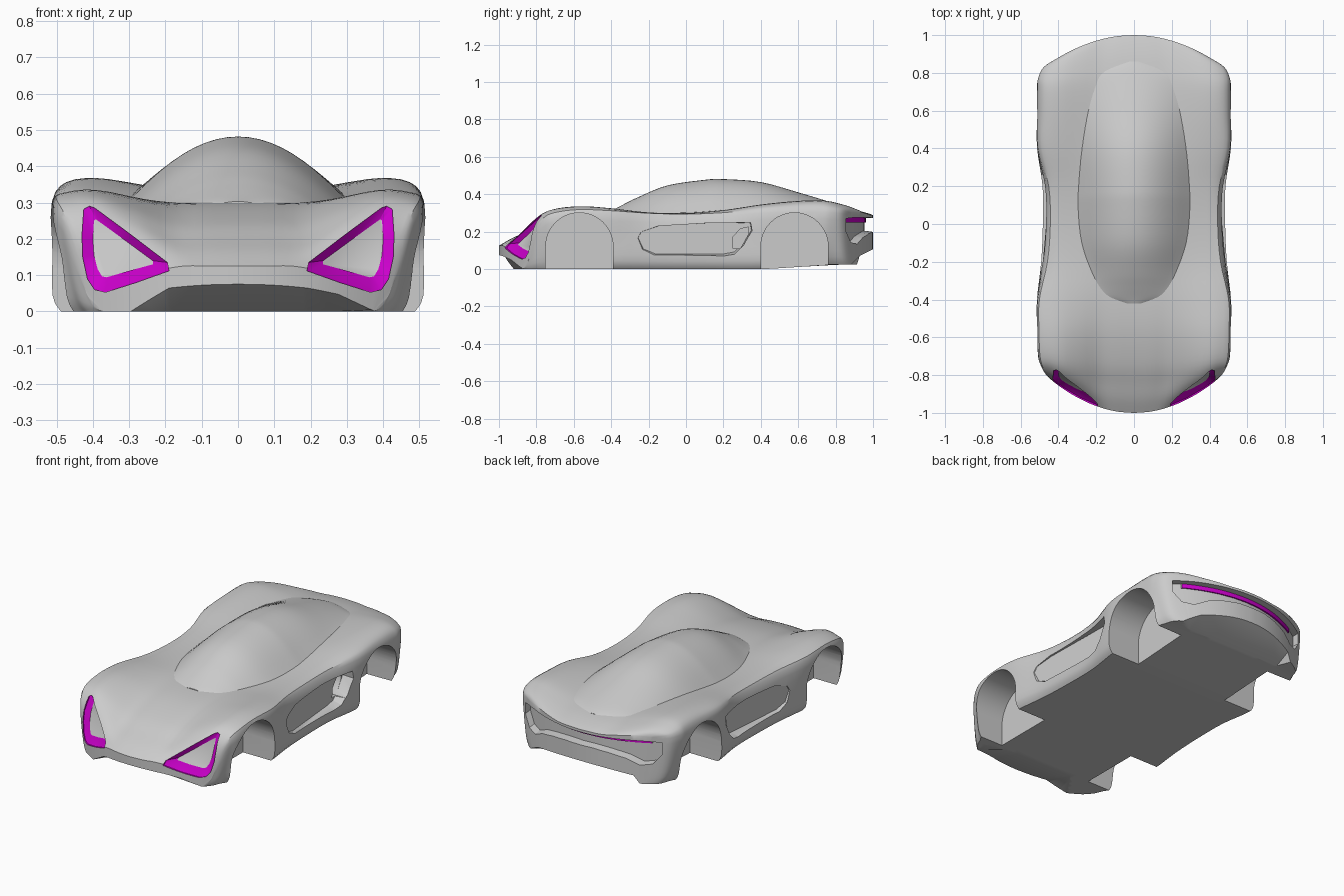
import bpy, bmesh, math
from mathutils import Vector
from mathutils.bvhtree import BVHTree

if "Cube" in bpy.data.objects:
    bpy.data.objects.remove(bpy.data.objects["Cube"])


def material(name, colour):
    m = bpy.data.materials.new(name)
    m.use_nodes = True
    m.diffuse_color = colour
    m.node_tree.nodes["Principled BSDF"].inputs["Base Color"].default_value = colour
    return m


GREY = material("body grey", (0.6, 0.6, 0.6, 1))
MAGENTA = material("light magenta", (0.6, 0.0, 0.6, 1))


def spline(pts, n):
    """Sample a Catmull-Rom curve through the points."""
    out = []
    for i in range(len(pts) - 1):
        a, b, c, d = (pts[min(max(k, 0), len(pts) - 1)] for k in range(i - 1, i + 3))
        for k in range(n):
            t = k / n
            out.append(b + (c - a) * (t / 2) + (a * 2 - b * 5 + c * 4 - d) * (t * t / 2)
                       + (b * 3 - a - c * 3 + d) * (t ** 3 / 2))
    return out + [pts[-1]]


def to_object(name, bm):
    bmesh.ops.remove_doubles(bm, verts=bm.verts, dist=1e-4)
    bmesh.ops.recalc_face_normals(bm, faces=bm.faces)
    mesh = bpy.data.meshes.new(name)
    bm.to_mesh(mesh)
    mesh.materials.append(GREY)
    mesh.materials.append(MAGENTA)
    ob = bpy.data.objects.new(name, mesh)
    bpy.context.collection.objects.link(ob)
    return ob


def loft(name, loops, side=1, wall=0):
    """Closed solid through equal loops; side=-1 mirrors it in x."""
    bm = bmesh.new()
    rows = [[bm.verts.new((x * side, y, z)) for x, y, z in loop] for loop in loops]
    n = len(rows[0])
    for a, b in zip(rows, rows[1:]):
        for i in range(n):
            bm.faces.new((a[i], a[(i + 1) % n], b[(i + 1) % n], b[i])).material_index = wall
    for end in (rows[0], rows[-1]):
        bm.faces.new(end)
    return to_object(name, bm)


def finish(ob, angle=32):
    bpy.ops.object.select_all(action="DESELECT")
    ob.select_set(True)
    bpy.context.view_layer.objects.active = ob
    bpy.ops.object.shade_smooth_by_angle(angle=math.radians(angle))


# Body stations: y, end bow, half width, bottom, shoulder, fender and centre heights
stations = [
    (-1.0, .16, .42, 0, .06, .10, .125),
    (-.93, .13, .465, 0, .20, .205, .165),
    (-.85, .09, .49, 0, .26, .275, .20),
    (-.74, .04, .508, 0, .285, .317, .245),
    (-.57, 0, .514, 0, .30, .335, .285),
    (-.4, 0, .512, 0, .295, .325, .30),
    (-.2, 0, .489, 0, .285, .303, .30),
    (0, 0, .48, 0, .28, .30, .305),
    (.2, 0, .482, 0, .285, .315, .318),
    (.4, 0, .511, 0, .30, .345, .33),
    (.58, 0, .514, .01, .305, .363, .335),
    (.75, -.04, .514, .02, .305, .367, .335),
    (.87, -.10, .51, .025, .302, .352, .322),
    (.95, -.12, .48, .025, .297, .33, .305),
    (1.0, -.125, .41, .025, .289, .305, .289)]


def section(y, bow, w, zb, zs, zf, zc):
    h = zs - zb
    tuck = max(0, .05 * (1 - (y / .4) ** 2))          # waist leans in at the doors
    taper = .07 * min(1, max(0, (abs(y) - .7) / .15))  # ends narrow toward the ground
    half = [(.955 - taper, zb), (1 - taper, zb + .15 * h), (1 - .4 * taper, zb + .55 * h),
            (.995 - tuck, zs), (.92 - tuck, zs + .82 * (zf - zs)), (.76, zf),
            (.56, zc + .55 * (zf - zc)), (.36, zc), (.18, zc), (0, zc)]
    return [Vector((f * w, y + bow * f * f, z)) for f, z in half]


columns = [spline(c, 4) for c in zip(*[section(*s) for s in stations])]
bm = bmesh.new()
upper, lower = [], []
for ring in zip(*columns):
    half = spline(list(ring), 3)
    full = half + [Vector((-p.x, p.y, p.z)) for p in half[-2::-1]]
    edge = half[0]
    upper.append([bm.verts.new(p) for p in full])
    lower.append([bm.verts.new((math.copysign(min(abs(p.x), edge.x), p.x),
                                edge.y if abs(p.x) > edge.x else p.y, edge.z)) for p in full])
strips = [pair for grid in (upper, lower) for pair in zip(grid, grid[1:])]
for a, b in strips + [(upper[0], lower[0]), (upper[-1], lower[-1])]:
    for i in range(len(a) - 1):
        bm.faces.new((a[i], a[i + 1], b[i + 1], b[i]))
body = to_object("body", bm)
tree = BVHTree.FromBMesh(bm)


def surface_y(x, z, end):
    hit = tree.ray_cast(Vector((x, 2 * end, z)), Vector((0, -end, 0)))[0]
    return hit.y if hit else .78 * end


cutters = []
# Underside ramps at the nose and the tail
for y0, y1, z0, z1, wi, wo in ((-1.04, -.75, .088, -.005, .19, .42),
                               (1.06, .815, .135, .015, .31, .43)):
    cutters.append(loft("ramp_cutter", [
        [(-wo, y, -.02), (-wi, y, z), (wi, y, z), (wo, y, -.02)]
        for y, z in ((y0, z0), (y1, z1))]))

for s in (1, -1):
    # Wheel arches
    for yc in (-.57, .58):
        arc = [(yc + .18 * math.cos(a), .121 + .18 * math.sin(a))
               for a in (math.pi * k / 24 for k in range(25))]
        arc = [(yc + .18, -.1)] + arc + [(yc - .18, -.1)]
        cutters.append(loft("arch_cutter", [[(x, y, z) for y, z in arc] for x in (.305, .7)], s))

    # Side scoop, ramping inward toward the back, with a deep vent
    scoop = [(-.30, .15), (-.28, .19), (-.18, .228), (.1, .247), (.35, .25), (.358, .2),
             (.31, .11), (.26, .055), (.2, .042), (-.2, .042), (-.27, .075)]
    floor = [(.49 - .055 * min(1, (y + .30) / .25), .02 + .92 * y, .24 + .8 * (z - .24))
             for y, z in scoop]
    cutters.append(loft("scoop_cutter", [[(.6, y, z) for y, z in scoop], floor], s))
    vent = [(.25, .11), (.25, .17), (.29, .215), (.335, .225), (.335, .19), (.29, .11)]
    cutters.append(loft("vent_cutter", [[(x, y, z) for y, z in vent] for x in (.5, .39)], s))

    # Headlight recesses with coloured walls
    outer = [(.425, .282), (.41, .29), (.395, .285), (.30, .215), (.195, .135), (.19, .112),
             (.28, .08), (.365, .053), (.395, .06), (.415, .09), (.428, .15), (.43, .21)]
    inner = [(.397, .25), (.392, .254), (.386, .25), (.31, .195), (.235, .14), (.234, .13),
             (.30, .112), (.362, .094), (.375, .097), (.387, .117), (.397, .155), (.4, .20)]
    cutters.append(loft("headlight_cutter", [
        [(x, -1.2, z) for x, z in outer],
        [(x, surface_y(x, z, -1) + .008, z) for x, z in outer],
        [(x, surface_y(x, z, -1) + .04, z) for x, z in inner]], s, wall=1))

# Tail recess, tall at both ends and slim in the middle
tail = [(.445, .27, .20), (.40, .274, .14), (.34, .276, .13), (.27, .276, .165),
        (.18, .275, .185), (.09, .274, .195), (0, .274, .195)]
tail = [(-x, t, b) for x, t, b in tail[:-1]] + tail[::-1]
loops = []
for x, t, b in tail:
    y = surface_y(x, .22, 1)
    loops.append([(x, y + .1, t), (x, y + .1, b - .01), (x, y - .045, b + .01), (x, y - .045, t)])
cutters.append(loft("tail_cutter", loops))

bpy.context.view_layer.objects.active = body
for c in cutters:
    c.hide_render = True
    mod = body.modifiers.new("cut", "BOOLEAN")
    mod.object, mod.operation, mod.solver = c, "DIFFERENCE", "EXACT"
    mod.material_mode = "TRANSFER"
    bpy.ops.object.modifier_apply(modifier=mod.name)
for c in cutters:
    bpy.data.objects.remove(c)
finish(body)

# Tail light strip tucked under the rear lip
loops = []
for k in range(-9, 10):
    x = k * .042
    y = surface_y(x, .22, 1) - .038
    loops.append([(x, y, .275), (x, y, .25), (x, y - .0095, .25), (x, y - .0095, .275)])
finish(loft("tail_light", loops, wall=1))

# Canopy: parabolic sections along y, with half width, crown and base heights
canopy = [(-.42, .05, .303, .297), (-.385, .14, .32, .297), (-.33, .195, .348, .296),
          (-.25, .235, .387, .295), (-.1, .28, .447, .297), (.1, .302, .477, .302),
          (.2, .302, .481, .308), (.4, .295, .465, .322), (.6, .262, .41, .334),
          (.75, .205, .365, .334), (.82, .14, .342, .326), (.86, .05, .325, .318)]
ribs = spline([Vector(c) for c in canopy], 4)
finish(loft("canopy", [[(w * u / 10, y, base + (top - base) * (1 - (u / 10) ** 2) ** 1.1)
                        for u in range(-10, 11)] for y, w, top, base in ribs]), 40)
